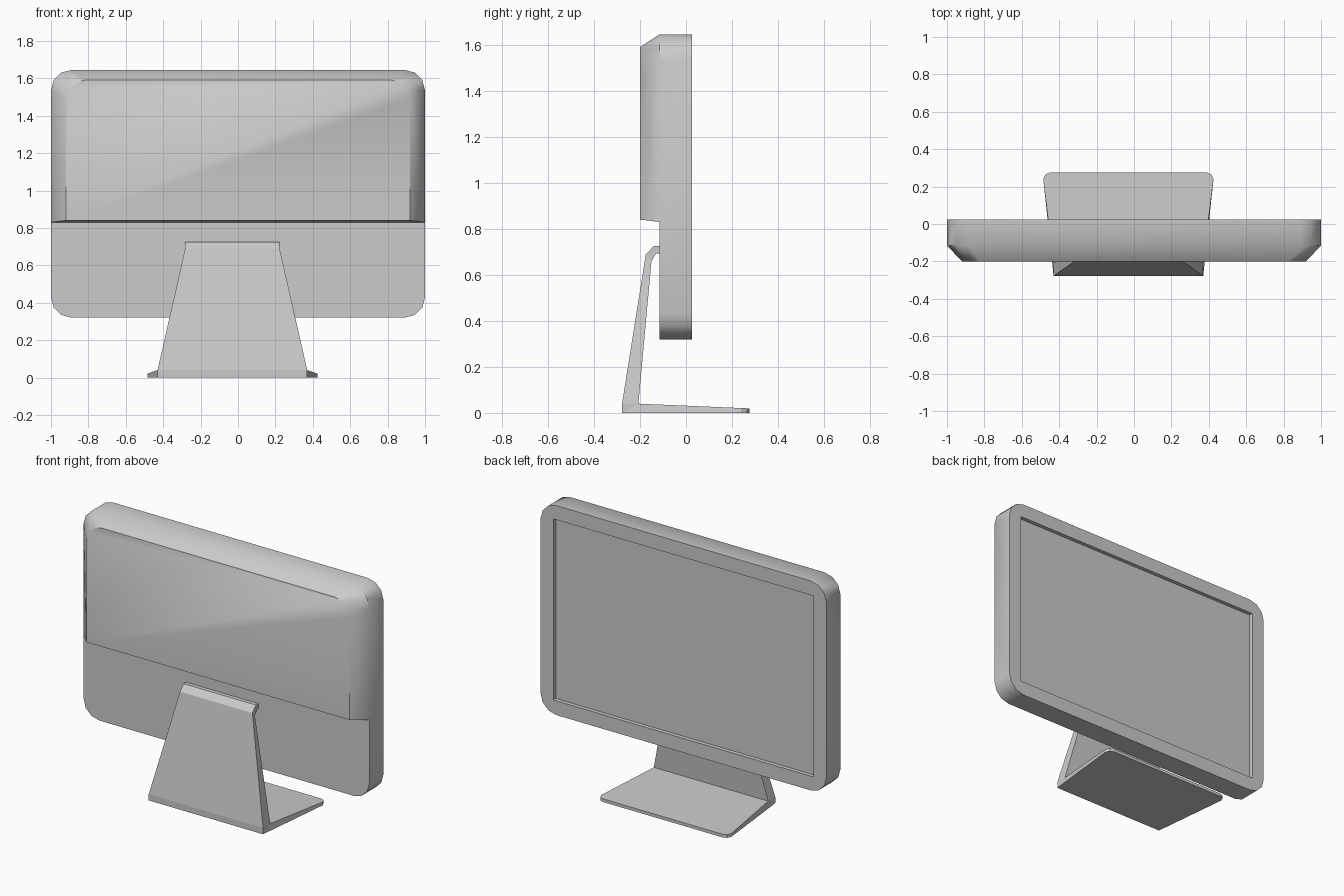
import bpy, bmesh
from math import cos, sin, pi, radians

if "Cube" in bpy.data.objects:
    bpy.data.objects.remove(bpy.data.objects["Cube"])


def finish(bm, name):
    bmesh.ops.remove_doubles(bm, verts=bm.verts, dist=1e-5)
    bmesh.ops.recalc_face_normals(bm, faces=bm.faces)
    me = bpy.data.meshes.new(name)
    bm.to_mesh(me)
    bm.free()
    ob = bpy.data.objects.new(name, me)
    bpy.context.collection.objects.link(ob)
    return ob


def arc(cx, cz, r, start, n=3):
    return [(cx + r * cos(start + pi / 2 * i / n), cz + r * sin(start + pi / 2 * i / n))
            for i in range(n + 1)]


def ring(bm, pts, y):
    return [bm.verts.new((x, y, z)) for x, z in pts]


def strip(bm, a, b, closed=True):
    n = len(a)
    for i in range(n if closed else n - 1):
        j = (i + 1) % n
        bm.faces.new((a[i], a[j], b[j], b[i]))


# Monitor housing: rounded slab, bevelled upper bulge, recessed screen
FRONT, MID, BACK, SCREEN = 0.025, -0.115, -0.20, 0.0
BOT, TOP, STEP, R = 0.32, 1.645, 0.83, 0.11
lower = arc(-1 + R, BOT + R, R, pi) + arc(1 - R, BOT + R, R, 1.5 * pi)
upper = [(1, STEP)] + arc(1 - R, TOP - R, R, 0) + arc(-1 + R, TOP - R, R, pi / 2) + [(-1, STEP)]
bulge = [(0.92, 0.84)] + arc(0.82, 1.49, 0.10, 0) + arc(-0.82, 1.49, 0.10, pi / 2) + [(-0.92, 0.84)]
rect = [(-0.91, 0.41), (0.91, 0.41), (0.91, 1.555), (-0.91, 1.555)]

bm = bmesh.new()
front = ring(bm, lower + upper, FRONT)
mid = ring(bm, lower + upper, MID)
strip(bm, front, mid)
mid_low, mid_up = mid[:len(lower)], mid[len(lower):]
cap = ring(bm, bulge, BACK)
strip(bm, mid_up, cap, closed=False)
bm.faces.new(cap)
bm.faces.new((mid_up[-1], mid_up[0], cap[0], cap[-1]))
bm.faces.new(mid_low + [mid_up[0], mid_up[-1]])
rim = ring(bm, rect, FRONT)
glass = ring(bm, rect, SCREEN)
strip(bm, rim, glass)
bm.faces.new(glass)
edges = [bm.edges.get((lp[i], lp[i - 1])) for lp in (front, rim) for i in range(len(lp))]
bmesh.ops.triangle_fill(bm, edges=edges, use_beauty=True, use_dissolve=False, normal=(0, 1, 0))
housing = finish(bm, "monitor_housing")
bpy.context.view_layer.objects.active = housing
housing.select_set(True)
bpy.ops.object.shade_smooth_by_angle(angle=radians(45))
housing.select_set(False)

# Stand: bent plate swept through stations of outer (y, z), inner (y, z), half width
CX = -0.03
stations = [
    ((0.275, 0), (0.275, 0.02), 0.42),
    ((0.265, 0), (0.265, 0.02), 0.443),
    ((0.24, 0), (0.24, 0.021), 0.455),
    ((-0.278, 0), (-0.207, 0.04), 0.40),
    ((-0.278, 0.04), (-0.207, 0.04), 0.40),
    ((-0.175, 0.688), (-0.15, 0.66), 0.253),
    ((-0.14, 0.725), (-0.13, 0.693), 0.253),
    ((-0.115, 0.725), (-0.115, 0.693), 0.253),
]
bm = bmesh.new()
prev = None
for (oy, oz), (iy, iz), w in stations:
    cur = [bm.verts.new(p) for p in ((CX - w, oy, oz), (CX + w, oy, oz),
                                     (CX + w, iy, iz), (CX - w, iy, iz))]
    if prev:
        strip(bm, prev, cur)
    else:
        bm.faces.new(cur)
    prev = cur
bm.faces.new(prev)
finish(bm, "stand")
